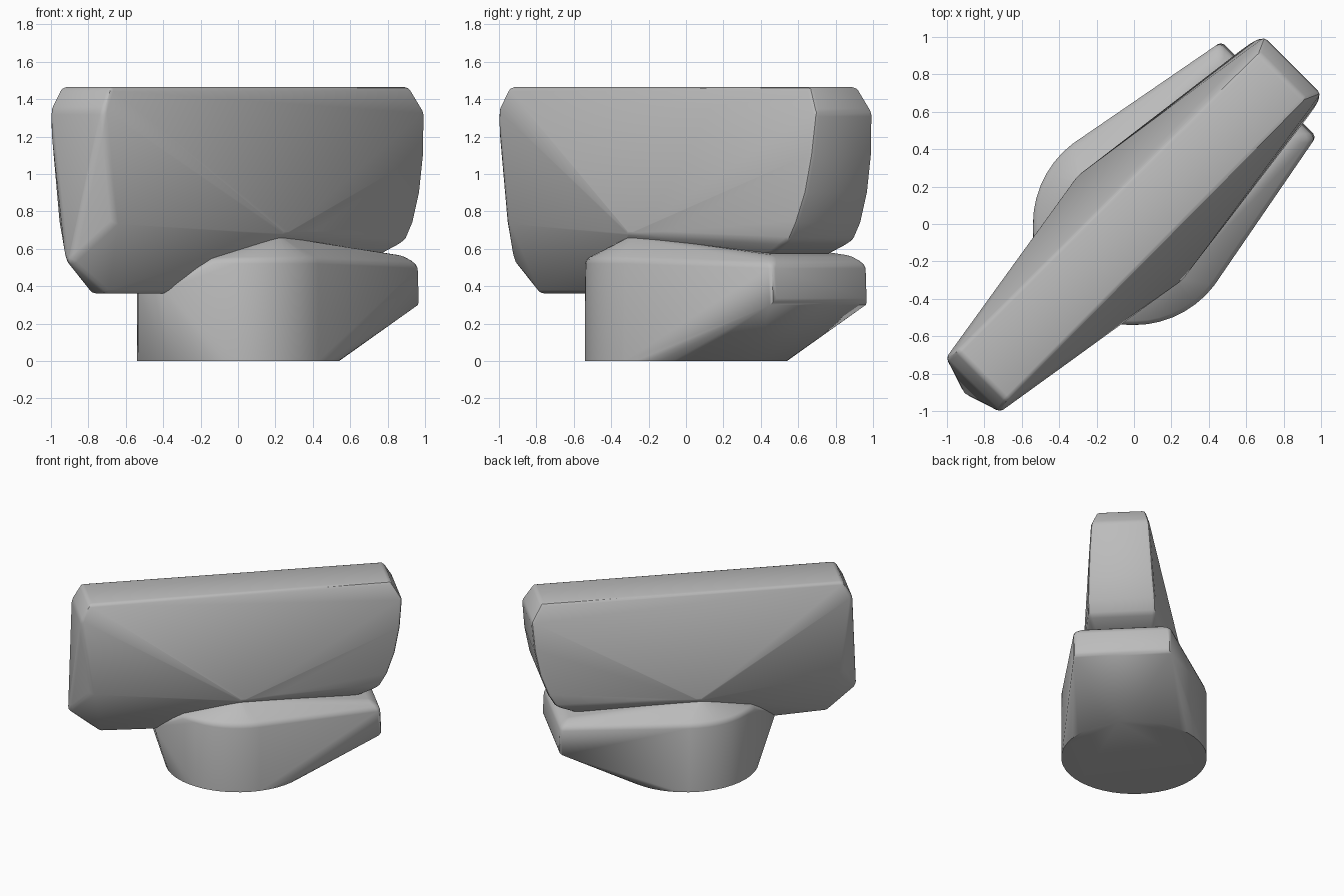
import bpy, bmesh, math

cube = bpy.data.objects.get("Cube")
if cube:
    bpy.data.objects.remove(cube, do_unlink=True)

grey = bpy.data.materials.new("plain grey")
grey.use_nodes = True
grey.diffuse_color = (0.5, 0.5, 0.5, 1)
grey.node_tree.nodes["Principled BSDF"].inputs["Base Color"].default_value = grey.diffuse_color


def mirrored(points):
    """Repeat points (length, half width, height) on both sides."""
    return [(u, s * v, z) for u, v, z in points for s in (1, -1)]


def hull_part(name, points, bevel):
    """Convex block with softened edges, turned to the diagonal."""
    bm = bmesh.new()
    for p in points:
        bm.verts.new(p)
    bmesh.ops.convex_hull(bm, input=bm.verts[:])
    loose = [v for v in bm.verts if not v.link_faces]
    bmesh.ops.delete(bm, geom=loose, context='VERTS')
    bmesh.ops.dissolve_limit(bm, angle_limit=math.radians(2),
                             verts=bm.verts[:], edges=bm.edges[:])
    bmesh.ops.recalc_face_normals(bm, faces=bm.faces[:])
    # Soften the sharp edges, but keep the ground contact crisp
    sharp = [e for e in bm.edges
             if e.calc_face_angle(0) > math.radians(24)
             and min(v.co.z for v in e.verts) > 0.05]
    bmesh.ops.bevel(bm, geom=sharp, offset=bevel, offset_type='OFFSET',
                    segments=2, profile=0.5, affect='EDGES', clamp_overlap=True)
    mesh = bpy.data.meshes.new(name)
    bm.to_mesh(mesh)
    bm.free()
    mesh.materials.append(grey)
    obj = bpy.data.objects.new(name, mesh)
    obj.rotation_euler.z = math.radians(45)
    bpy.context.collection.objects.link(obj)
    bpy.ops.object.select_all(action='DESELECT')
    obj.select_set(True)
    bpy.context.view_layer.objects.active = obj
    bpy.ops.object.shade_smooth_by_angle(angle=math.radians(35))
    return obj


# Head: narrow top, widest low on the flanks, keeled nose, rounded rear
head = mirrored([
    (-1.15, 0.19, 1.465), (1.12, 0.18, 1.465),    # top
    (-1.22, 0.205, 1.34), (-1.14, 0.21, 0.74),    # nose corners
    (-1.28, 0.02, 0.53), (-1.05, 0.06, 0.36),     # nose keel
    (-0.6, 0.1, 0.36),                            # underside
    (-0.03, 0.395, 0.68),                         # flanks
    (1.2, 0.215, 1.33), (1.18, 0.23, 1.1),        # rear corners
    (1.14, 0.24, 0.9), (1.08, 0.25, 0.74),
    (1.02, 0.25, 0.64), (0.88, 0.22, 0.575),
])
hull_part("head", head, 0.03)

# Base: round foot, upright rim at the front, long raised tail
radius = 0.54
foot = [(radius * math.cos(a), radius * math.sin(a), 0)
        for a in (math.tau * i / 48 for i in range(48))]
rim = [(radius * math.cos(a), radius * math.sin(a), 0.545)
       for a in (math.radians(82.5 + 7.5 * i) for i in range(10))]
upper = [
    (-0.66, 0.08, 0.4),                           # front lip
    (-0.05, 0.36, 0.67),                          # shoulders under the head
    (0.95, 0.3, 0.565),                           # tail top
    (1.01, 0.36, 0.52), (1.02, 0.36, 0.31),       # tail end
]
hull_part("base", foot + mirrored(rim + upper), 0.025)
